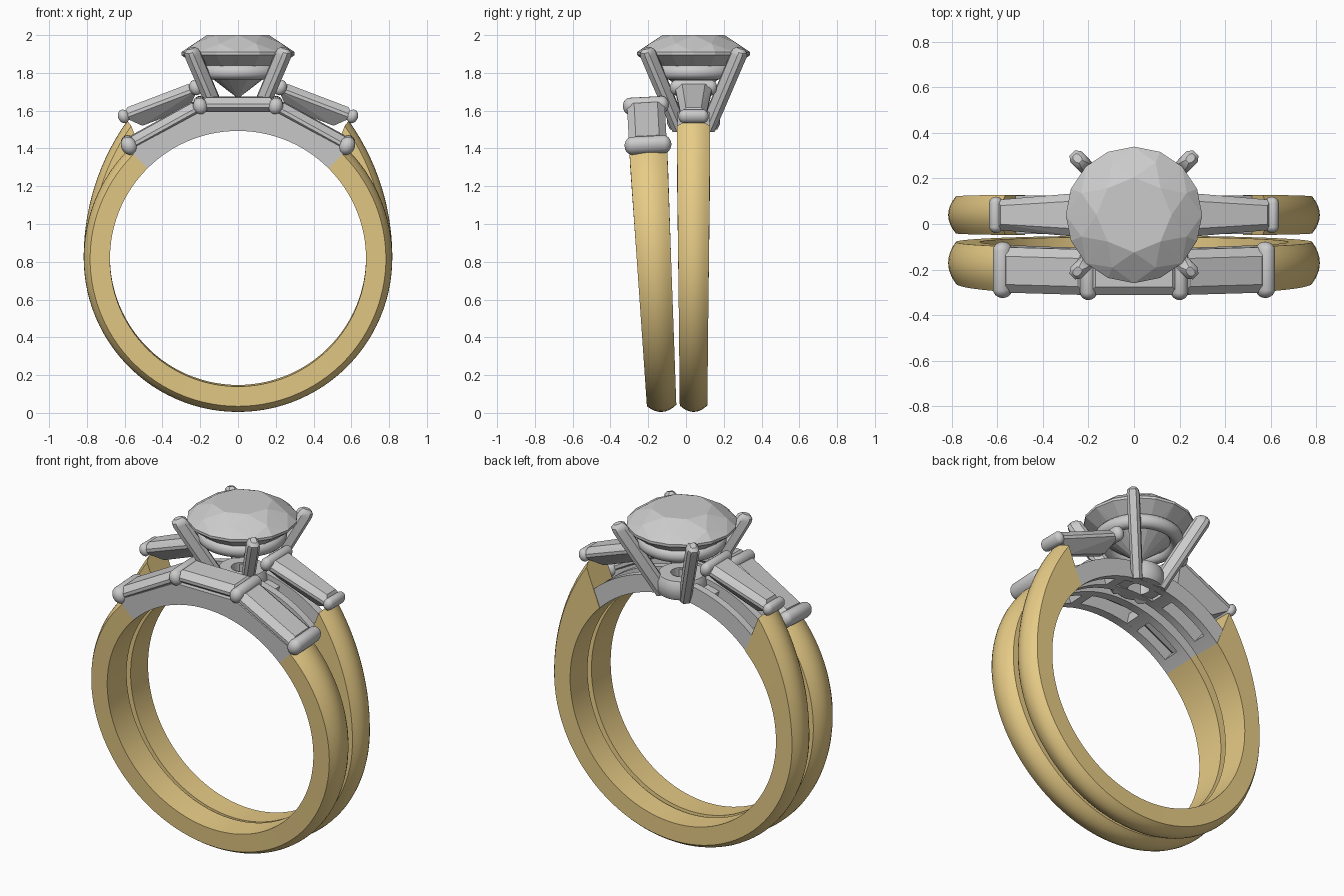
import bpy, bmesh
from math import sin, cos, pi, radians, sqrt
from mathutils import Vector, Matrix

if "Cube" in bpy.data.objects:
    bpy.data.objects.remove(bpy.data.objects["Cube"])

CZ, RI = 0.822, 0.678                 # finger hole centre height and radius
gold = bpy.data.materials.new("gold")
gold.diffuse_color = (0.80, 0.60, 0.24, 1)
gold.use_nodes = True
gold.node_tree.nodes["Principled BSDF"].inputs["Base Color"].default_value = gold.diffuse_color
SOLITAIRE = Matrix.Translation((0, 0.04, 0))
WEDDING = Matrix.Translation((0, -0.127, 0)) @ Matrix.Rotation(radians(3), 4, 'X')


def finish(name, bm, place, mat=None, smooth=None):
    bmesh.ops.recalc_face_normals(bm, faces=bm.faces[:])
    bm.transform(place)
    me = bpy.data.meshes.new(name)
    bm.to_mesh(me)
    bm.free()
    ob = bpy.data.objects.new(name, me)
    bpy.context.collection.objects.link(ob)
    if mat:
        me.materials.append(mat)
    if smooth:
        bpy.ops.object.select_all(action='DESELECT')
        ob.select_set(True)
        bpy.context.view_layer.objects.active = ob
        bpy.ops.object.shade_smooth_by_angle(angle=radians(smooth))
    return ob


def loft(bm, sections, closed=False):
    rows = [[bm.verts.new(p) for p in s] for s in sections]
    n = len(rows[0])
    pairs = list(zip(rows, rows[1:]))
    if closed:
        pairs.append((rows[-1], rows[0]))
    else:
        bm.faces.new(rows[0])
        bm.faces.new(rows[-1])
    for a, b in pairs:
        for i in range(n):
            j = (i + 1) % n
            bm.faces.new((a[i], a[j], b[j], b[i]))


def polar(a, r, y):
    # angle measured from the top of the ring
    return Vector((r * sin(a), y, CZ + r * cos(a)))


def hull(bm, pts):
    vs = [bm.verts.new(p) for p in pts]
    res = bmesh.ops.convex_hull(bm, input=vs)
    junk = [v for v in bm.verts if not v.link_faces]
    bmesh.ops.delete(bm, geom=junk, context='VERTS')
    bmesh.ops.dissolve_limit(bm, angle_limit=radians(1), verts=bm.verts[:], edges=bm.edges[:])


# Gold shank with flat sides, domed outside and thicker shoulders
def shank(name, place, w_low, w_high, swell, tip):
    bm, sections, n = bmesh.new(), [], 80
    for i in range(n + 1):
        t = i / n
        a_in = radians(45 + 270 * t)
        a_out = radians(tip + (360 - 2 * tip) * t)
        side = max(0, (90 - min(360 * t, 360 - 360 * t) - tip) / (90 - tip)) if tip < 0 else 0
        deg = tip + (360 - 2 * tip) * t
        k = max(0, (90 - min(deg, 360 - deg)) / (90 - tip))
        ro = 0.817 + swell * k * k
        w = w_low + (w_high - w_low) * (1 + cos(a_in)) / 1.7
        s = [polar(a_in, RI, -w), polar(a_in, RI, w)]
        for j in range(9):
            u = 1 - j / 4
            s.append(polar(a_out, ro - 0.034 * u * u, w * u))
        sections.append(s)
    loft(bm, sections)
    finish(name, bm, place, gold, 30)


# Strip following the finger hole, outer edge given by a function
def arc_strip(bm, a0, a1, outer, y0, y1):
    n = max(2, int((a1 - a0) / 3))
    secs = []
    for i in range(n + 1):
        a = radians(a0 + (a1 - a0) * i / n)
        ro = outer(a)
        secs.append([polar(a, RI, y0), polar(a, RI, y1), polar(a, ro, y1), polar(a, ro, y0)])
    loft(bm, secs)


# Grey gallery: two rails with cross pieces that leave windows between
def gallery(name, place, w, rail, outer, crosses):
    bm = bmesh.new()
    for s in (-1, 1):
        y0, y1 = sorted((s * w, s * (w - rail)))
        arc_strip(bm, -45, 45, outer, y0, y1)
    for c in crosses:
        arc_strip(bm, c - 3, c + 3, lambda a: 0.75, -w + 0.005, w - 0.005)
    return finish(name, bm, place, None, 30)


# Step cut stone between two (x, z) ends with its own width at each end
def baguette(name, place, p0, p1, w0, w1, depth=0.08):
    a, b = Vector((p0[0], 0, p0[1])), Vector((p1[0], 0, p1[1]))
    d = (b - a).normalized()
    up = Vector((-d.z, 0, d.x))
    if up.z < 0:
        up = -up
    bm, pts = bmesh.new(), []
    for h, inset, scale in ((0.04, 0.03, 0.62), (0.008, 0, 1), (-0.01, 0, 1), (-depth, 0.07, 0.2)):
        for p, w, e in ((a, w0, 1), (b, w1, -1)):
            for s in (-1, 1):
                pts.append(p + d * inset * e + up * h + Vector((0, s * w * scale, 0)))
    hull(bm, pts)
    finish(name, bm, place)


# Rounded bar prong lying across the band
def bar(name, place, x, z, tilt, half, rx, rz):
    bm = bmesh.new()
    bmesh.ops.create_uvsphere(bm, u_segments=20, v_segments=11, radius=1)
    for v in bm.verts:
        s = 1 if v.co.z > 0 else -1
        v.co = Vector((v.co.x * rx, v.co.z * rx + s * (half - rx), v.co.y * rz))
    m = Matrix.Translation((x, 0, z)) @ Matrix.Rotation(tilt, 4, 'Y')
    bm.transform(m)
    finish(name, bm, place, None, 50)


def wall_top(a):
    return min(0.78 / cos(a), 0.7813 / (sin(abs(a)) * 0.4755 + cos(a) * 0.8797))


# Bands and galleries
shank("solitaire_shank", SOLITAIRE, 0.073, 0.088, 0.115, 39)
shank("wedding_shank", WEDDING, 0.078, 0.1, 0.0, 45)
gallery("wedding_gallery", WEDDING, 0.1, 0.05, wall_top, (-42, -17, 17, 42))
gallery("solitaire_gallery", SOLITAIRE, 0.085, 0.045, lambda a: 0.78, (-42, -14, 14, 42))

# Side stones and bars, mirrored left and right
baguette("wedding_centre_stone", WEDDING, (-0.2, 1.635), (0.2, 1.635), 0.1, 0.1)
for s, side in ((-1, "left"), (1, "right")):
    baguette(side + "_wedding_stone", WEDDING, (s * 0.2, 1.625), (s * 0.57, 1.42), 0.1, 0.1)
    bar(side + "_wedding_inner_bar", WEDDING, s * 0.2, 1.63, s * 0.25, 0.122, 0.038, 0.046)
    bar(side + "_wedding_outer_bar", WEDDING, s * 0.577, 1.42, s * 0.5, 0.124, 0.042, 0.05)
    baguette(side + "_tapered_stone", SOLITAIRE, (s * 0.22, 1.715), (s * 0.6, 1.57), 0.098, 0.066)
    bar(side + "_tapered_inner_bar", SOLITAIRE, s * 0.225, 1.722, s * 0.36, 0.125, 0.033, 0.042)
    bar(side + "_tapered_outer_bar", SOLITAIRE, s * 0.606, 1.57, s * 0.36, 0.08, 0.03, 0.037)

# Round brilliant centre stone
bm, pts = bmesh.new(), [Vector((0, 0, 1.665))]
for n, r, z, off in ((8, 0.165, 2.0, 0), (8, 0.25, 1.955, 0.5), (16, 0.3, 1.91, 0),
                     (16, 0.3, 1.895, 0), (8, 0.16, 1.785, 0.5)):
    for i in range(n):
        a = 2 * pi * (i + off) / n
        pts.append(Vector((r * cos(a), r * sin(a), z)))
hull(bm, pts)
finish("centre_stone", bm, SOLITAIRE)


# Turned rings of the head: the bezel ring and the base collar
def turned(name, profile):
    bm = bmesh.new()
    loft(bm, [[Vector((r * cos(a), r * sin(a), z)) for r, z in profile]
              for a in (2 * pi * i / 48 for i in range(48))], True)
    finish(name, bm, SOLITAIRE, None, 35)


turned("head_ring", [(0.205 + 0.038 * cos(2 * pi * i / 12), 1.805 + 0.04 * sin(2 * pi * i / 12))
                     for i in range(12)])
turned("base_collar", [(0.06, 1.5), (0.125, 1.5), (0.14, 1.53), (0.14, 1.58),
                       (0.125, 1.61), (0.06, 1.61)])

# Four leaning prongs
bm = bmesh.new()
for q in range(4):
    a = pi / 4 + q * pi / 2
    rad, tan = Vector((cos(a), sin(a), 0)), Vector((-sin(a), cos(a), 0))
    secs = []
    for d, z, hr, ht in ((0.1, 1.5, 0.04, 0.03), (0.338, 1.895, 0.04, 0.034),
                         (0.348, 1.915, 0.036, 0.03), (0.352, 1.93, 0.02, 0.016)):
        c = rad * d + Vector((0, 0, z))
        k = 0.55
        secs.append([c + rad * hr * u + tan * ht * v + Vector((0, 0, -0.35 * hr * u)) for u, v in
                     ((1, k), (k, 1), (-k, 1), (-1, k), (-1, -k), (-k, -1), (k, -1), (1, -k))])
    loft(bm, secs)
finish("prongs", bm, SOLITAIRE, None, 35)
